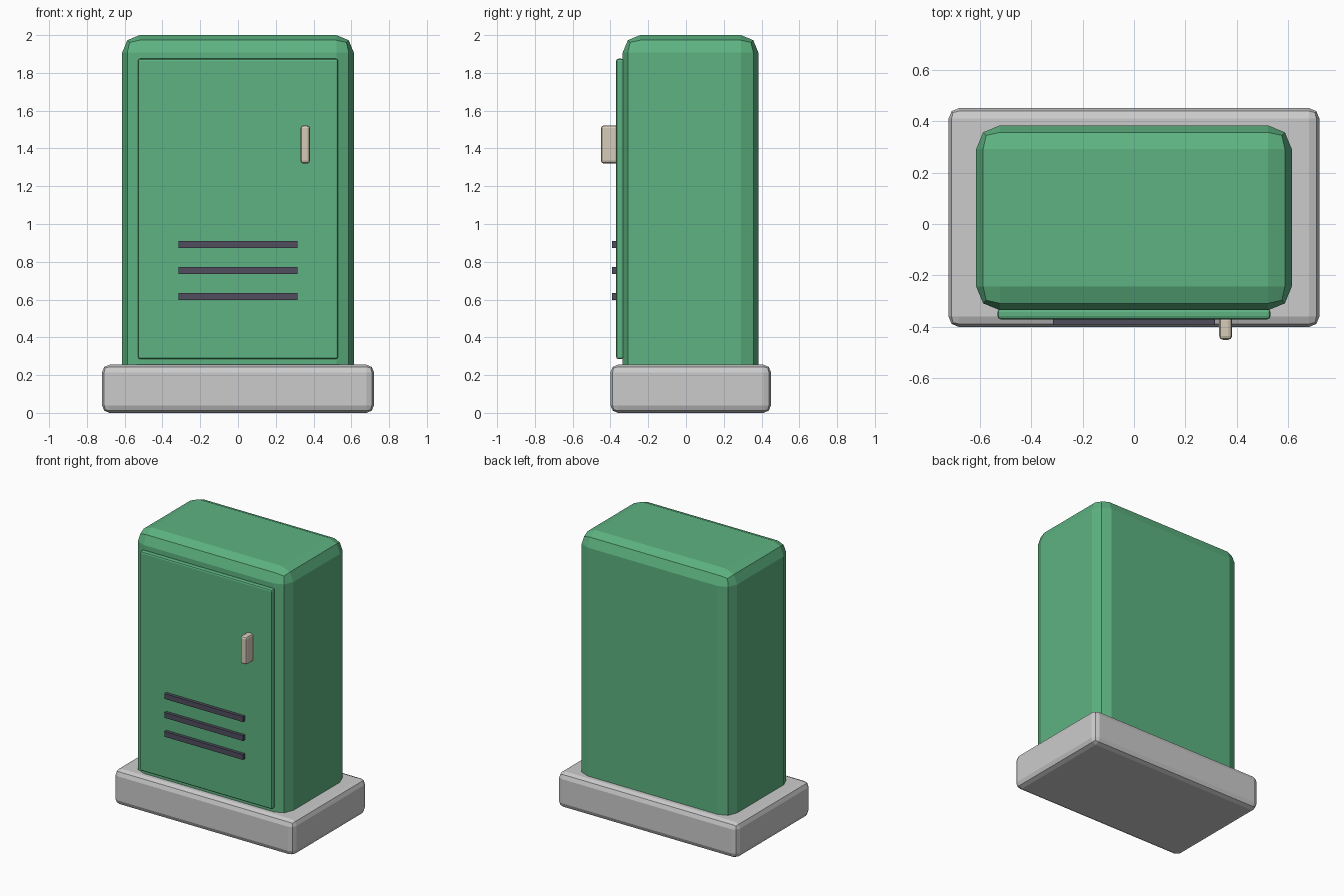
import bpy, bmesh
from mathutils import Vector

if "Cube" in bpy.data.objects:
    bpy.data.objects.remove(bpy.data.objects["Cube"])


def material(name, rgb):
    m = bpy.data.materials.new(name)
    m.diffuse_color = (*rgb, 1.0)
    m.use_nodes = True
    m.node_tree.nodes["Principled BSDF"].inputs["Base Color"].default_value = m.diffuse_color
    return m


def box(name, lo, hi, bevel=0.0, segments=2, mat=None):
    """Flat-shaded box between two corners, with optional rounded edges."""
    lo, hi = Vector(lo), Vector(hi)
    bm = bmesh.new()
    bmesh.ops.create_cube(bm, size=1.0)
    bmesh.ops.scale(bm, vec=hi - lo, verts=bm.verts)
    mesh = bpy.data.meshes.new(name)
    bmesh.ops.recalc_face_normals(bm, faces=bm.faces)
    bm.to_mesh(mesh)
    bm.free()
    obj = bpy.data.objects.new(name, mesh)
    obj.location = (lo + hi) / 2
    bpy.context.collection.objects.link(obj)
    if bevel:
        mod = obj.modifiers.new("rounded_edges", 'BEVEL')
        mod.width = bevel
        mod.segments = segments
    if mat:
        mesh.materials.append(mat)
    return obj


green = material("green_paint", (0.11, 0.45, 0.22))
dark = material("dark_vent", (0.08, 0.075, 0.11))
cream = material("cream_handle", (0.68, 0.60, 0.49))

# Plinth
box("base", (-0.72, -0.40, 0.0), (0.72, 0.45, 0.255), 0.04)

# Cabinet, sunk into the plinth
box("cabinet", (-0.613, -0.335, 0.15), (0.613, 0.383, 2.0), 0.092, mat=green)

# Door panel
box("door", (-0.53, -0.37, 0.285), (0.53, -0.33, 1.875), 0.012, mat=green)

# Handle
box("handle", (0.331, -0.45, 1.32), (0.381, -0.36, 1.522), 0.015, mat=cream)

# Vent slats
for i in range(3):
    z = 0.617 + 0.137 * i
    box(f"vent_slat_{i + 1}", (-0.315, -0.393, z - 0.019),
        (0.315, -0.365, z + 0.019), mat=dark)
